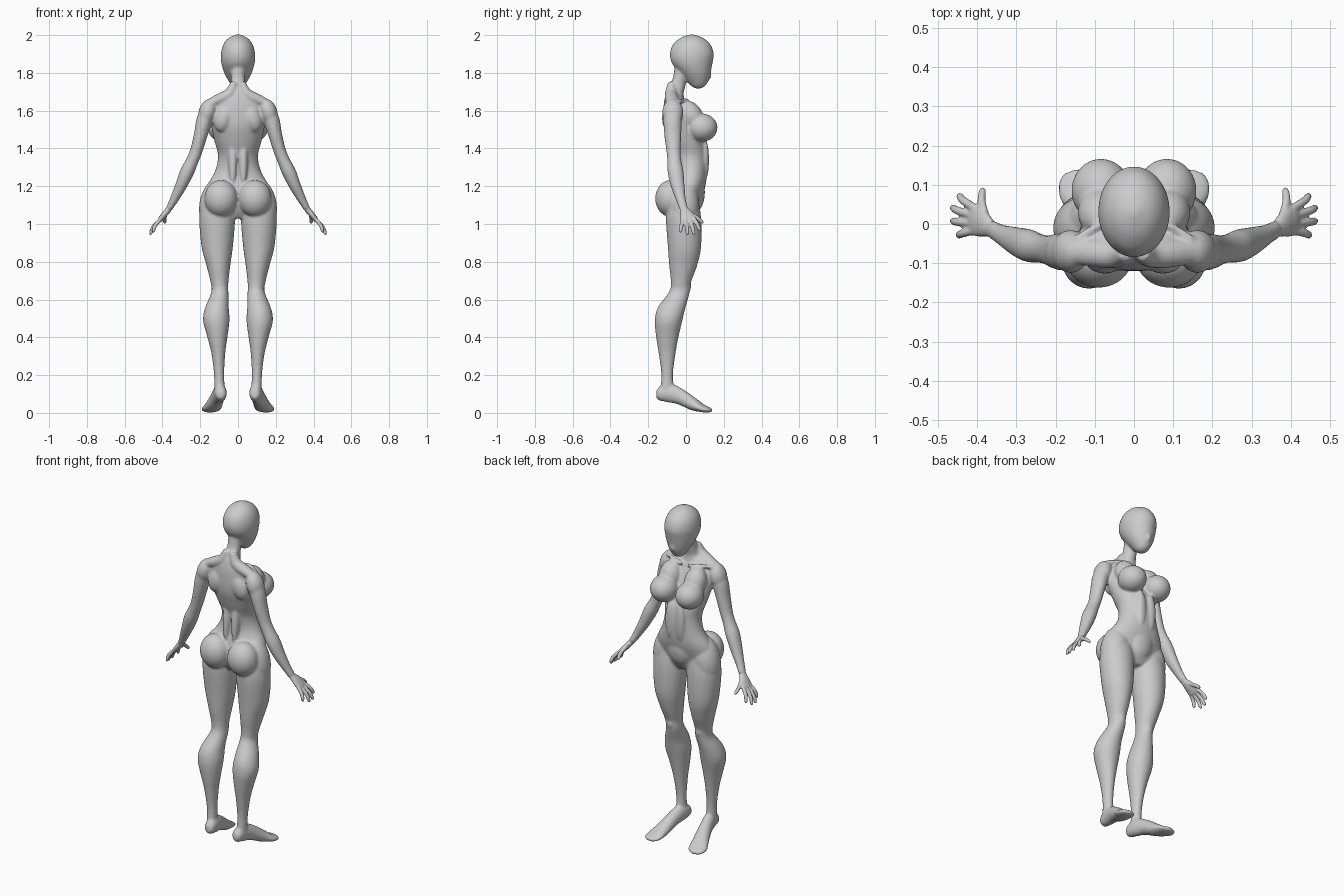
import bpy, bmesh, math
from mathutils import Vector, Matrix


def spline(keys, steps=5):
    """Smoothly interpolate (x, y, z, rx, ry) stations."""
    keys = [Vector(k) for k in keys]
    p = [keys[0]] + keys + [keys[-1]]
    out = []
    for i in range(1, len(p) - 2):
        a, b, c, d = p[i - 1:i + 3]
        for s in range(steps):
            t = s / steps
            out.append(0.5 * (2 * b + (c - a) * t + (2 * a - 5 * b + 4 * c - d) * t ** 2
                              + (3 * b - a - 3 * c + d) * t ** 3))
    return out + [keys[-1]]


def loft(bm, keys, side=1, level=False, ref=(0, 1, 0), n=28):
    """Elliptical rings along a path; level keeps them horizontal."""
    st = spline(keys)
    rings = []
    for i, s in enumerate(st):
        c = Vector(s[:3])
        if level:
            u, v = Vector((1, 0, 0)), Vector((0, 1, 0))
        else:
            t = (Vector(st[min(i + 1, len(st) - 1)][:3]) - Vector(st[max(i - 1, 0)][:3])).normalized()
            u = Vector(ref).cross(t).normalized()
            v = t.cross(u)
        ring = []
        for k in range(n):
            a = 2 * math.pi * k / n
            q = c + u * max(s[3], .002) * math.cos(a) + v * max(s[4], .002) * math.sin(a)
            ring.append(bm.verts.new((q.x * side, q.y, q.z)))
        rings.append(ring)
    for r, q in zip(rings, rings[1:]):
        for k in range(n):
            bm.faces.new((r[k], r[(k + 1) % n], q[(k + 1) % n], q[k]))
    bm.faces.new(rings[0])
    bm.faces.new(rings[-1])


def blob(bm, loc, size, side=1, rot=(0, 0)):
    """Ellipsoid tilted about x and y."""
    m = (Matrix.Translation((loc[0] * side, loc[1], loc[2]))
         @ Matrix.Rotation(rot[1] * side, 4, 'Y') @ Matrix.Rotation(rot[0], 4, 'X')
         @ Matrix.Diagonal((*size, 1)))
    bmesh.ops.create_uvsphere(bm, u_segments=28, v_segments=18, radius=1, matrix=m)


def finish(bm, name, voxel, smooth):
    bmesh.ops.recalc_face_normals(bm, faces=bm.faces)
    me = bpy.data.meshes.new(name)
    bm.to_mesh(me)
    bm.free()
    ob = bpy.data.objects.new(name, me)
    bpy.context.collection.objects.link(ob)
    r = ob.modifiers.new("fuse", 'REMESH')
    r.mode = 'VOXEL'
    r.voxel_size = voxel
    r.use_smooth_shade = True
    s = ob.modifiers.new("soften", 'SMOOTH')
    s.factor = 0.5
    s.iterations = smooth


body = bmesh.new()

# Head, face and neck
loft(body, [(0, .03, 2.003, .01, .012), (0, .03, 1.985, .05, .06), (0, .03, 1.95, .078, .1),
            (0, .031, 1.90, .091, .116), (0, .033, 1.85, .088, .107), (0, .048, 1.80, .073, .082),
            (0, .06, 1.76, .052, .06), (0, .065, 1.73, .032, .036), (0, .065, 1.717, .012, .014)], level=True)
blob(body, (0, .112, 1.79), (.018, .024, .03))
loft(body, [(0, -.01, 1.85, .04, .05), (0, -.03, 1.78, .038, .038), (0, -.045, 1.73, .039, .042),
            (0, -.06, 1.69, .05, .048), (0, -.06, 1.64, .08, .055)], level=True)

# Torso
loft(body, [(0, -.065, 1.69, .04, .035), (0, -.063, 1.665, .115, .05), (0, -.05, 1.60, .145, .07),
            (0, -.03, 1.52, .142, .088), (0, 0, 1.44, .125, .096), (0, .022, 1.36, .106, .09),
            (0, .027, 1.28, .122, .086), (0, .01, 1.20, .165, .092), (0, -.01, 1.12, .185, .085),
            (0, -.01, 1.07, .16, .075), (0, -.01, 1.03, .06, .05)], level=True)
# Abdomen
blob(body, (0, .045, 1.17), (.085, .055, .11))

for s in (1, -1):
    # Chest, back and shoulder muscles
    blob(body, (.084, .085, 1.51), (.076, .082, .074), s)
    blob(body, (.082, .03, 1.57), (.062, .06, .085), s, (.45, 0))
    blob(body, (.075, -.085, 1.56), (.05, .042, .075), s, (0, -.3))
    blob(body, (.028, -.055, 1.36), (.024, .03, .16), s, (-.1, 0))
    blob(body, (.033, .1, 1.34), (.03, .022, .11), s)
    blob(body, (.162, -.07, 1.592), (.046, .055, .072), s, (0, -.3))
    loft(body, [(.02, -.075, 1.75, .018, .02), (.045, -.08, 1.69, .03, .032),
                (.10, -.075, 1.66, .03, .035), (.16, -.07, 1.635, .022, .03)], s)
    loft(body, [(.02, .012, 1.645, .009, .01), (.08, .0, 1.655, .01, .01), (.15, -.04, 1.65, .01, .01)], s)
    # Buttock and hip
    blob(body, (.09, -.08, 1.135), (.088, .083, .098), s)
    blob(body, (.125, -.01, 1.10), (.08, .08, .14), s, (0, -.15))
    # Leg
    loft(body, [(.105, -.015, 1.13, .085, .08), (.11, -.013, 1.03, .095, .093),
                (.11, -.008, .88, .083, .088), (.104, -.015, .78, .063, .074), (.098, -.027, .69, .047, .053),
                (.096, -.035, .64, .045, .055), (.111, -.075, .56, .062, .073), (.115, -.092, .49, .07, .073),
                (.109, -.099, .40, .053, .059), (.104, -.1, .31, .036, .044), (.1, -.1, .20, .027, .031),
                (.097, -.1, .10, .029, .038)], s, level=True)
    blob(body, (.095, .002, .675), (.028, .026, .042), s)
    # Foot
    loft(body, [(.088, -.157, .10, .014, .018), (.09, -.14, .10, .029, .036), (.095, -.09, .105, .034, .05),
                (.108, -.03, .085, .036, .042), (.126, .04, .045, .045, .033), (.142, .09, .023, .053, .02),
                (.152, .12, .016, .043, .014), (.157, .136, .013, .022, .008)], s, ref=(0, 0, 1))
    # Arm
    loft(body, [(.155, -.068, 1.62, .035, .045), (.178, -.071, 1.55, .042, .048),
                (.198, -.07, 1.47, .036, .045), (.22, -.066, 1.39, .033, .038), (.242, -.062, 1.335, .033, .037),
                (.27, -.055, 1.275, .037, .042), (.303, -.043, 1.20, .031, .036),
                (.338, -.027, 1.13, .023, .026), (.365, -.012, 1.08, .017, .023)], s)
finish(body, "body", .0065, 7)

# Hands
for s, name in ((1, "hand_right"), (-1, "hand_left")):
    hand = bmesh.new()
    loft(hand, [(.35, -.02, 1.11, .014, .018), (.366, -.012, 1.08, .016, .022), (.386, .0, 1.055, .016, .034),
                (.41, .01, 1.025, .013, .04), (.418, .012, 1.012, .008, .036)], s)
    for knuckle, tip in (((.408, .043, 1.025), (.45, .075, .965)), ((.417, .024, 1.015), (.468, .043, .945)),
                         ((.417, .002, 1.015), (.468, .008, .943)), ((.411, -.018, 1.022), (.452, -.03, .957)),
                         ((.378, .022, 1.055), (.388, .092, 1.005))):
        a, b = Vector(knuckle), Vector(tip)
        r = .0105
        bend = Vector((.006, 0, .004))
        loft(hand, [(*(a * 1.15 - b * .15), r, r), (*(a.lerp(b, .5) + bend), r, r),
                    (*a.lerp(b, .88), r * .85, r * .85), (*b, .004, .004)], s, ref=(0, .8, .6), n=14)
    finish(hand, name, .004, 3)
